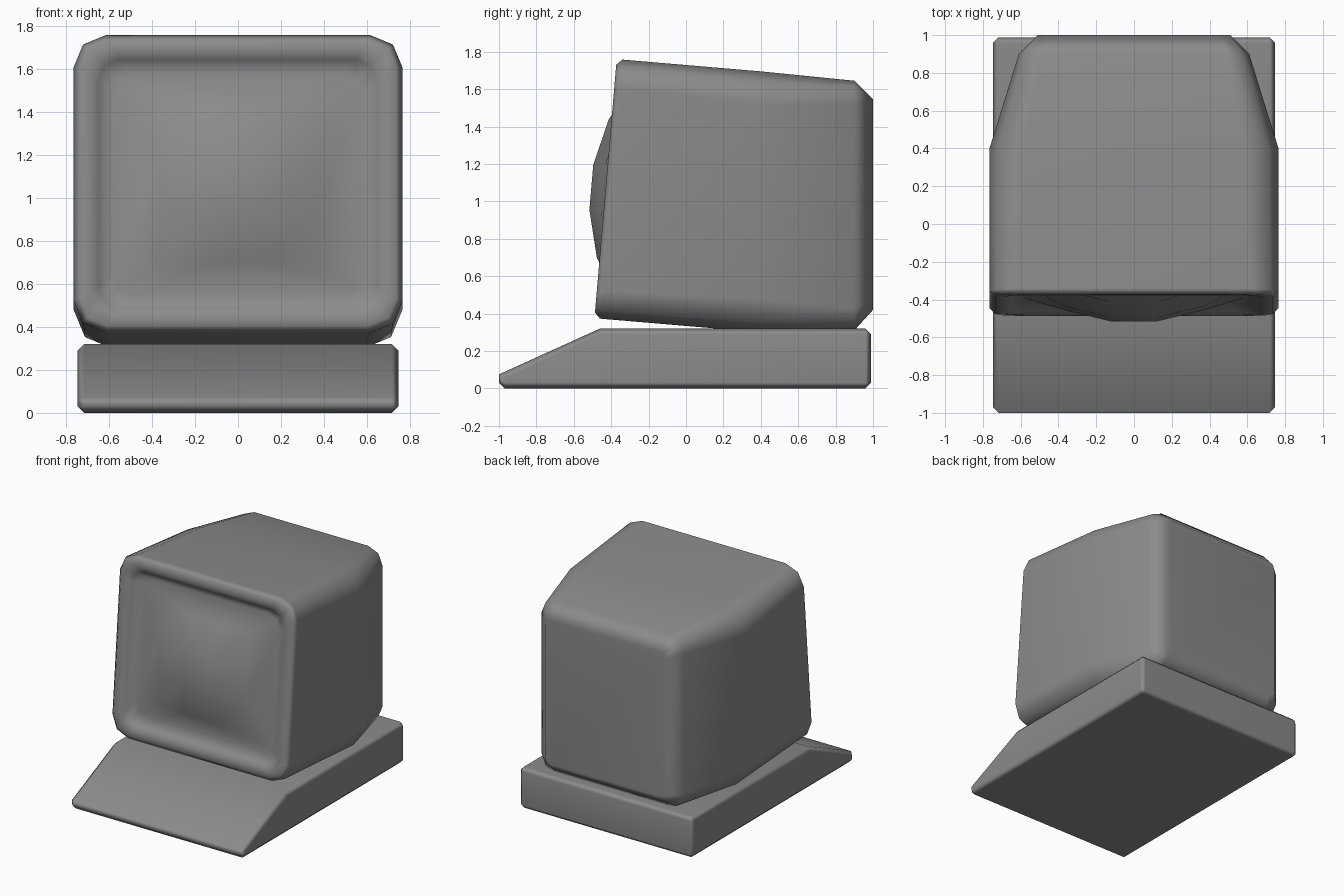
import bpy, bmesh, math
from mathutils import Vector

if "Cube" in bpy.data.objects:
    bpy.data.objects.remove(bpy.data.objects["Cube"])

TILT = math.radians(4.9)
FACE = Vector((0, -0.43, 1.068))                      # centre of the tilted front
UP = Vector((0, math.sin(TILT), math.cos(TILT)))
OUT = Vector((0, -math.cos(TILT), math.sin(TILT)))
Z = Vector((0, 0, 1))

grey = bpy.data.materials.new("dark_grey")
grey.diffuse_color = (0.26, 0.26, 0.26, 1)
grey.use_nodes = True
grey.node_tree.nodes["Principled BSDF"].inputs["Base Color"].default_value = grey.diffuse_color


def finish(name, bm, angle):
    bmesh.ops.recalc_face_normals(bm, faces=bm.faces)
    mesh = bpy.data.meshes.new(name)
    bm.to_mesh(mesh)
    bm.free()
    mesh.materials.append(grey)
    ob = bpy.data.objects.new(name, mesh)
    bpy.context.collection.objects.link(ob)
    bpy.ops.object.select_all(action='DESELECT')
    bpy.context.view_layer.objects.active = ob
    ob.select_set(True)
    bpy.ops.object.shade_smooth_by_angle(angle=math.radians(angle))
    ob.modifiers.new("flat_panels", 'WEIGHTED_NORMAL').keep_sharp = True


def ring(bm, centre, up, half_w, half_h, r):
    """Rounded rectangle with two-segment corners."""
    verts = []
    for k, (sx, sz) in enumerate([(1, 1), (-1, 1), (-1, -1), (1, -1)]):
        for j in range(3):
            a = math.radians(90 * k + 45 * j)
            x = sx * (half_w - r) + r * math.cos(a)
            v = sz * (half_h - r) + r * math.sin(a)
            verts.append(bm.verts.new(centre + Vector((x, 0, 0)) + up * v))
    return verts


bm = bmesh.new()

# bulging screen: 4 x 4 points, whose border continues into the recess
steps = [-0.37, -0.12, 0.12, 0.37]
grid = [[bm.verts.new(FACE + Vector((x, 0, 0)) + UP * v
                      + OUT * (0.091 - 0.5 * (x * x + v * v)))
         for x in steps] for v in steps]
for i in range(3):
    for j in range(3):
        bm.faces.new((grid[i][j], grid[i][j + 1], grid[i + 1][j + 1], grid[i + 1][j]))
border = [grid[i][3] for i in (2, 3)] + [grid[3][j] for j in (2, 1, 0)]
border += [grid[i][0] for i in (2, 1, 0)] + [grid[0][j] for j in (1, 2, 3)] + [grid[1][3]]

# monitor housing: recess, lip, tilted front, tapered back
rings = [border] + [ring(bm, FACE + OUT * d, UP, w, h, r) for d, w, h, r in [
    (-0.075, 0.58, 0.52, 0.10),
    (-0.02, 0.65, 0.58, 0.10),
    (0.0, 0.685, 0.615, 0.11),
    (0.0, 0.735, 0.665, 0.13),
    (-0.03, 0.765, 0.695, 0.15)]]
for y, w, low, top, r in [(0.4, 0.765, 0.30, 1.695, 0.18),
                          (0.9, 0.61, 0.31, 1.645, 0.12),
                          (1.0, 0.51, 0.42, 1.545, 0.05)]:
    rings.append(ring(bm, Vector((0, y, (low + top) / 2)), Z, w, (top - low) / 2, r))
for a, b in zip(rings, rings[1:]):
    for i in range(12):
        j = (i + 1) % 12
        bm.faces.new((a[i], a[j], b[j], b[i]))
bm.faces.new(rings[-1])
finish("monitor_housing", bm, 75)

# wedge-fronted base with chamfered edges
bm = bmesh.new()
profile = [(-1, 0), (0.988, 0), (0.988, 0.32), (-0.46, 0.32), (-1, 0.075)]
left, right = ([bm.verts.new((x, y, z)) for y, z in profile] for x in (-0.747, 0.747))
bm.faces.new(left)
bm.faces.new(right)
for i in range(5):
    j = (i + 1) % 5
    bm.faces.new((left[i], left[j], right[j], right[i]))
bmesh.ops.recalc_face_normals(bm, faces=bm.faces)
edges = [e for e in bm.edges if e.calc_face_angle() > math.radians(30)
         and not all(v.co.y < -0.99 and v.co.z > 0.05 for v in e.verts)]
bmesh.ops.bevel(bm, geom=edges, offset=0.03, segments=1, affect='EDGES')
finish("base", bm, 75)
